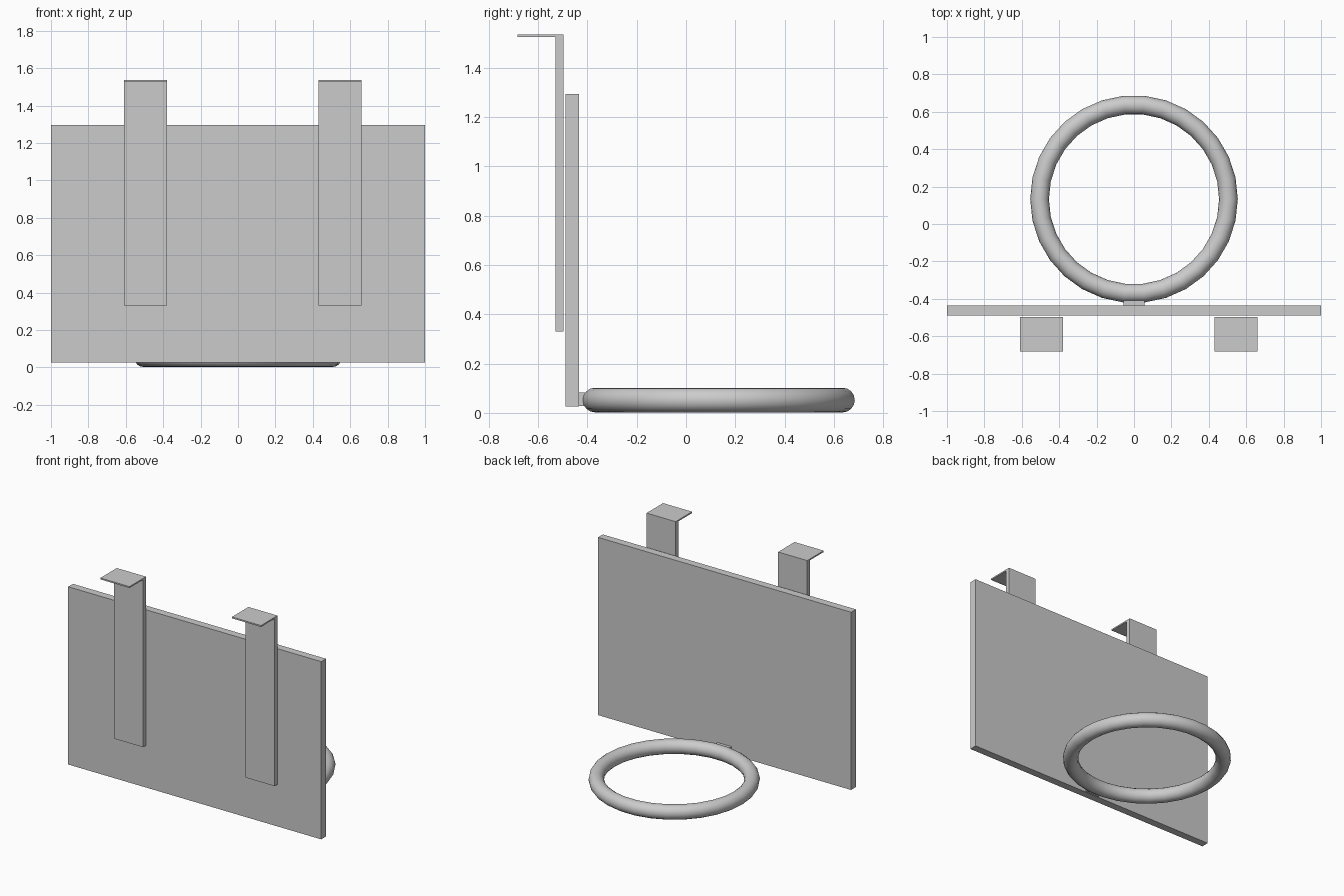
import bpy, bmesh, math
from mathutils import Vector

if "Cube" in bpy.data.objects:
    bpy.data.objects.remove(bpy.data.objects["Cube"])


def prism(name, profile, x0, x1):
    """Extrude a closed (y, z) profile along x."""
    bm = bmesh.new()
    face = bm.faces.new([bm.verts.new((x0, y, z)) for y, z in profile])
    ext = bmesh.ops.extrude_face_region(bm, geom=[face])
    verts = [g for g in ext["geom"] if isinstance(g, bmesh.types.BMVert)]
    bmesh.ops.translate(bm, verts=verts, vec=Vector((x1 - x0, 0, 0)))
    bmesh.ops.recalc_face_normals(bm, faces=bm.faces)
    mesh = bpy.data.meshes.new(name)
    bm.to_mesh(mesh)
    bm.free()
    obj = bpy.data.objects.new(name, mesh)
    bpy.context.collection.objects.link(obj)
    return obj


def rect(y0, y1, z0, z1):
    return [(y0, z0), (y1, z0), (y1, z1), (y0, z1)]


# Backboard
prism("backboard", rect(-0.489, -0.435, 0.025, 1.295), -1.0, 1.0)

# Over-door hanger straps: vertical strip with a thin lip bent forward
strap = [(-0.53, 0.33), (-0.497, 0.33), (-0.497, 1.536), (-0.683, 1.536),
         (-0.683, 1.526), (-0.53, 1.526)]
for side, x in (("left", -0.495), ("right", 0.545)):
    prism(f"hanger_strap_{side}", strap, x - 0.115, x + 0.115)

# Hoop rim
bpy.ops.mesh.primitive_torus_add(major_radius=0.505, minor_radius=0.05,
                                 major_segments=30, minor_segments=16,
                                 location=(0, 0.133, 0.052))
rim = bpy.context.object
rim.name = "hoop_rim"
bpy.ops.object.shade_smooth_by_angle(angle=math.radians(40))

# Short bracket joining the rim to the board
prism("rim_bracket", rect(-0.437, -0.395, 0.028, 0.082), -0.055, 0.055)
